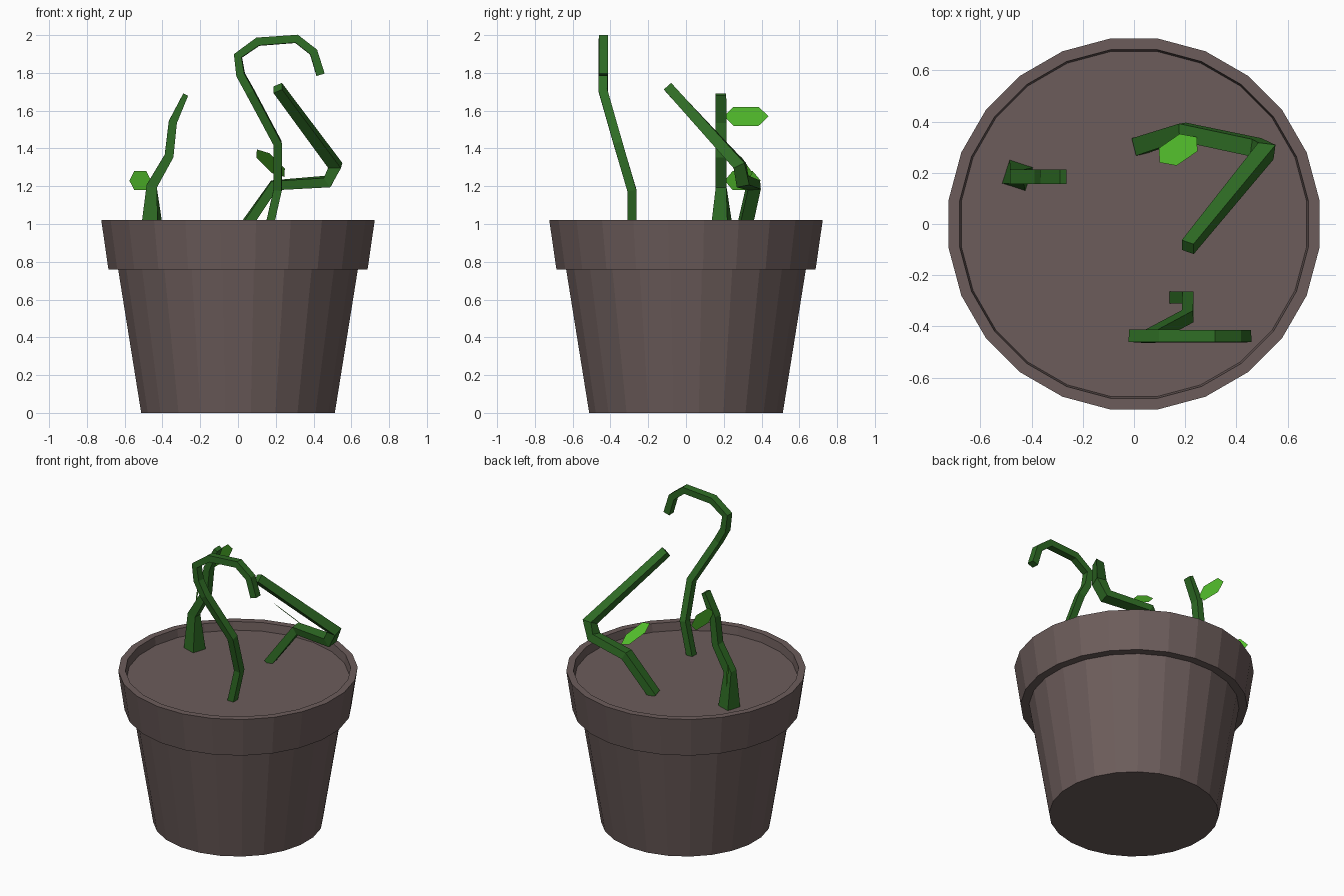
import bpy, bmesh, math
from mathutils import Vector as V, Matrix

if "Cube" in bpy.data.objects:
    bpy.data.objects.remove(bpy.data.objects["Cube"])

SIDES = 24


def material(name, rgb):
    m = bpy.data.materials.new(name)
    m.diffuse_color = (*rgb, 1)
    m.use_nodes = True
    m.node_tree.nodes["Principled BSDF"].inputs["Base Color"].default_value = m.diffuse_color
    return m


CLAY = material("brown clay", (0.150, 0.108, 0.104))
STEM = material("stem green", (0.028, 0.150, 0.018))
LEAF = material("leaf green", (0.090, 0.540, 0.026))


def finish(bm, name, mat, recalc=True):
    if recalc:
        bmesh.ops.recalc_face_normals(bm, faces=bm.faces)
    me = bpy.data.meshes.new(name)
    bm.to_mesh(me)
    bm.free()
    me.materials.append(mat)
    ob = bpy.data.objects.new(name, me)
    bpy.context.collection.objects.link(ob)
    return ob


def bridge(bm, a, b):
    n = len(a)
    for i in range(n):
        j = (i + 1) % n
        bm.faces.new((a[i], a[j], b[j], b[i]))


def lathe(name, profile, mat):
    """Turned solid, capped at both ends of the profile."""
    bm = bmesh.new()
    rings = []
    for r, z in profile:
        ring = []
        for i in range(SIDES):
            t = 2 * math.pi * (i + 0.5) / SIDES
            ring.append(bm.verts.new((r * math.cos(t), r * math.sin(t), z)))
        rings.append(ring)
    for a, b in zip(rings, rings[1:]):
        bridge(bm, a, b)
    bm.faces.new(rings[0])
    bm.faces.new(rings[-1])
    return finish(bm, name, mat)


def stem(name, path, side, sizes, twist=0):
    """Square tube along a path; sizes = (half width along side, half depth)."""
    bm = bmesh.new()
    pts = [V(p) for p in path]
    side = V(side)
    rings = []
    for i, p in enumerate(pts):
        t = V()
        if i > 0:
            t += (p - pts[i - 1]).normalized()
        if i < len(pts) - 1:
            t += (pts[i + 1] - p).normalized()
        t.normalize()
        side = (side - t * side.dot(t)).normalized()
        deep = t.cross(side)
        w, d = sizes[min(i, len(sizes) - 1)]
        ring = []
        for sx, sy in ((1, 1), (-1, 1), (-1, -1), (1, -1)):
            off = side * sx * w + deep * sy * d
            if i == 0 and twist:
                off = Matrix.Rotation(twist, 3, t) @ off
            ring.append(bm.verts.new(p + off))
        rings.append(ring)
    for a, b in zip(rings, rings[1:]):
        bridge(bm, a, b)
    bm.faces.new(rings[0])
    bm.faces.new(rings[-1])
    return finish(bm, name, STEM)


def leaf(name, base, tip, width_dir, half=0.05):
    """Flat six-cornered leaf blade."""
    bm = bmesh.new()
    b, t, w = V(base), V(tip), V(width_dir).normalized() * half
    outline = ((0, 0), (0.22, 1), (0.78, 1), (1, 0), (0.78, -1), (0.22, -1))
    bm.faces.new([bm.verts.new(b.lerp(t, k) + w * s) for k, s in outline])
    return finish(bm, name, LEAF, recalc=False)


# Pot with overhanging rim, filled with soil
lathe("pot", [(0.517, 0), (0.64, 0.76), (0.692, 0.76), (0.73, 1.02),
              (0.687, 1.02), (0.68, 0.965)], CLAY)

# Left sprout: wide foot, tapering to the tip
stem("left_stem",
     [(-0.455, 0.19, 0.96), (-0.457, 0.185, 1.20), (-0.365, 0.185, 1.36),
      (-0.345, 0.185, 1.54), (-0.277, 0.185, 1.685)],
     (0, 1, 0), [(0.048, 0.048), (0.028, 0.028), (0.028, 0.024),
                 (0.028, 0.022), (0.028, 0.014)], twist=math.radians(-18))

# Front sprout: tall, curling over at the top
stem("curled_stem",
     [(0.16, -0.287, 0.96), (0.21, -0.287, 1.18), (0.21, -0.36, 1.427),
      (0.064, -0.438, 1.70), (0.014, -0.438, 1.79), (0.0, -0.438, 1.89),
      (0.105, -0.438, 1.965), (0.31, -0.438, 1.98), (0.40, -0.438, 1.91),
      (0.437, -0.438, 1.79)],
     (0, 1, 0), [(0.024, 0.022)])

# Back sprout: bends right, then doubles back toward the front
stem("bent_stem",
     [(0.02, 0.305, 0.96), (0.19, 0.36, 1.205), (0.475, 0.30, 1.225),
      (0.515, 0.285, 1.31), (0.21, -0.09, 1.72)],
     (-0.2, 0.96, 0), [(0.035, 0.026), (0.034, 0.027), (0.034, 0.03),
                       (0.032, 0.034), (0.026, 0.026)])

# Leaves
leaf("left_upper_leaf", (-0.345, 0.20, 1.57), (-0.345, 0.437, 1.57), (0, 0, 1))
leaf("left_lower_leaf", (-0.46, 0.205, 1.23), (-0.575, 0.395, 1.23), (0, 0, 1))
leaf("back_leaf", (0.245, 0.34, 1.25), (0.10, 0.24, 1.395), (0.70, -0.68, 0.23))
